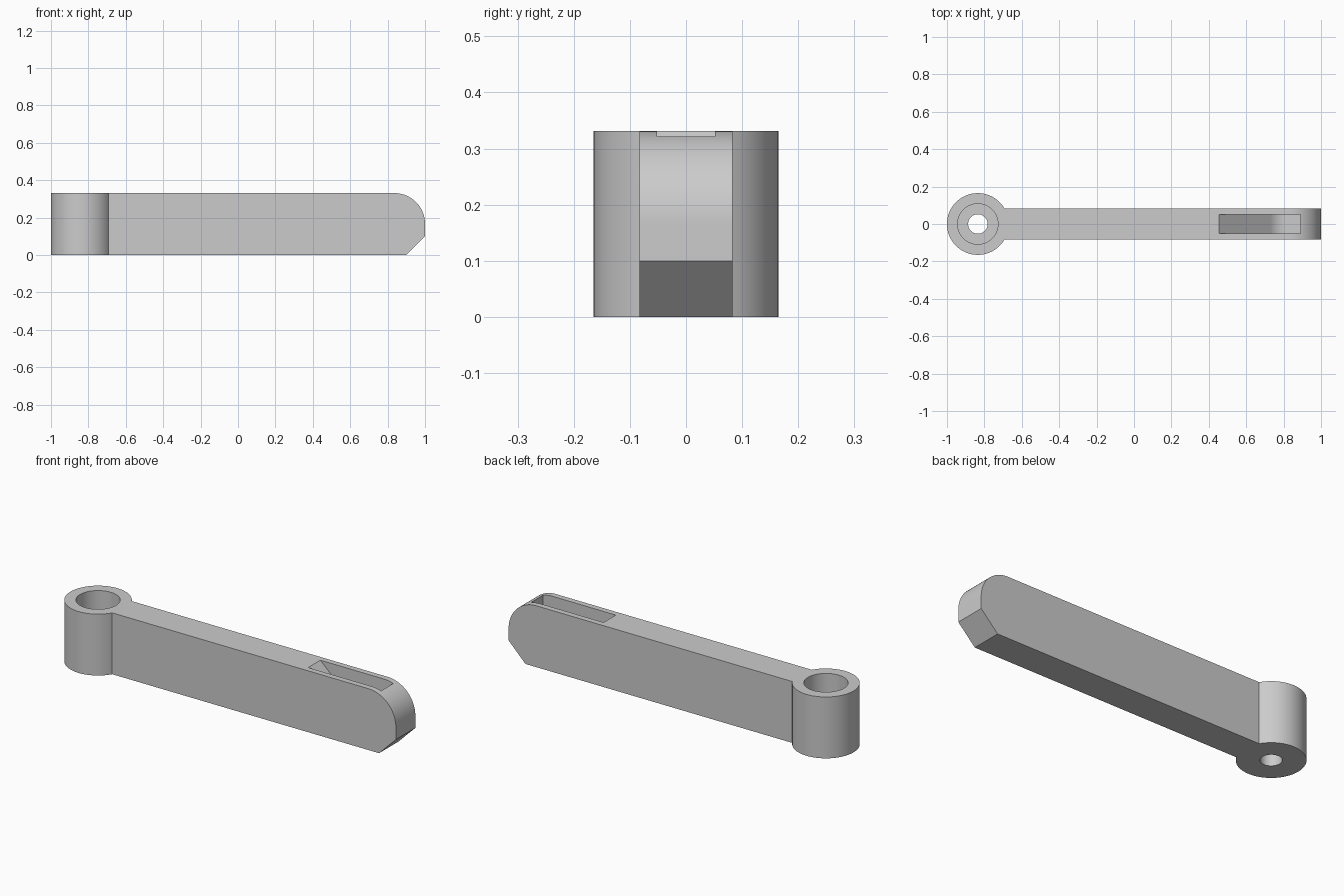
import bpy, bmesh
from math import cos, sin, pi, radians

old = bpy.data.objects.get("Cube")
if old:
    bpy.data.objects.remove(old, do_unlink=True)

grey = bpy.data.materials.new("plain grey")
grey.use_nodes = True
colour = (0.6, 0.6, 0.6, 1)
grey.diffuse_color = colour
grey.node_tree.nodes["Principled BSDF"].inputs["Base Color"].default_value = colour

HEIGHT = 0.331
PIVOT = -0.835
RADIUS = 0.165


def finish(name, bm):
    bmesh.ops.recalc_face_normals(bm, faces=bm.faces)
    mesh = bpy.data.meshes.new(name)
    bm.to_mesh(mesh)
    bm.free()
    mesh.materials.append(grey)
    obj = bpy.data.objects.new(name, mesh)
    bpy.context.collection.objects.link(obj)
    return obj


def side_extrusion(name, outline, half_width):
    """Extrude an x-z outline symmetrically along y."""
    bm = bmesh.new()
    face = bm.faces.new([bm.verts.new((x, -half_width, z)) for x, z in outline])
    moved = bmesh.ops.extrude_face_region(bm, geom=[face])["geom"]
    verts = [v for v in moved if isinstance(v, bmesh.types.BMVert)]
    bmesh.ops.translate(bm, verts=verts, vec=(0, 2 * half_width, 0))
    return finish(name, bm)


def pivot_cylinder(name, radius, bottom, top, sides=96):
    bm = bmesh.new()
    bmesh.ops.create_cone(bm, cap_ends=True, segments=sides, radius1=radius,
                          radius2=radius, depth=top - bottom)
    bmesh.ops.translate(bm, verts=bm.verts, vec=(PIVOT, 0, (bottom + top) / 2))
    return finish(name, bm)


def combine(body, tool, operation):
    """Apply a boolean and discard the tool."""
    tool.hide_render = True
    mod = body.modifiers.new(operation, 'BOOLEAN')
    mod.operation = operation
    mod.solver = 'EXACT'
    mod.object = tool
    bpy.context.view_layer.objects.active = body
    bpy.ops.object.modifier_apply(modifier=mod.name)
    bpy.data.objects.remove(tool, do_unlink=True)


def arc(cx, cz, r, start, end, steps):
    angles = [radians(start + (end - start) * i / steps) for i in range(steps + 1)]
    return [(cx + r * cos(a), cz + r * sin(a)) for a in angles]


# Arm with a rounded upper nose and chamfered lower nose
nose = arc(1 - RADIUS, HEIGHT - RADIUS, RADIUS, 90, 0, 32)
arm = side_extrusion("lever_arm", [(-0.72, 0), (-0.72, HEIGHT)] + nose
                     + [(1, 0.1), (0.9, 0)], 0.083)

# Round pivot boss joined to the arm
combine(arm, pivot_cylinder("boss", RADIUS, 0, HEIGHT), 'UNION')

# Stepped bolt hole
combine(arm, pivot_cylinder("counterbore", 0.108, 0.1, 0.5), 'DIFFERENCE')
combine(arm, pivot_cylinder("through_hole", 0.052, -0.2, 0.2), 'DIFFERENCE')

# Slot with a sloped ramp blending into a flat floor
FLOOR, BLEND, SLOPE = 0.044, 0.117, 43
ramp = arc(0.81, FLOOR + BLEND, BLEND, 270 - SLOPE, 270, 12)
slot = [(0.455, 0.5), (0.455, HEIGHT)] + ramp + [(0.89, FLOOR), (0.89, 0.5)]
combine(arm, side_extrusion("slot", slot, 0.052), 'DIFFERENCE')

# Smooth curved surfaces, keep corners sharp
bpy.ops.object.select_all(action='DESELECT')
arm.select_set(True)
bpy.context.view_layer.objects.active = arm
bpy.ops.object.shade_smooth_by_angle(angle=radians(25))
